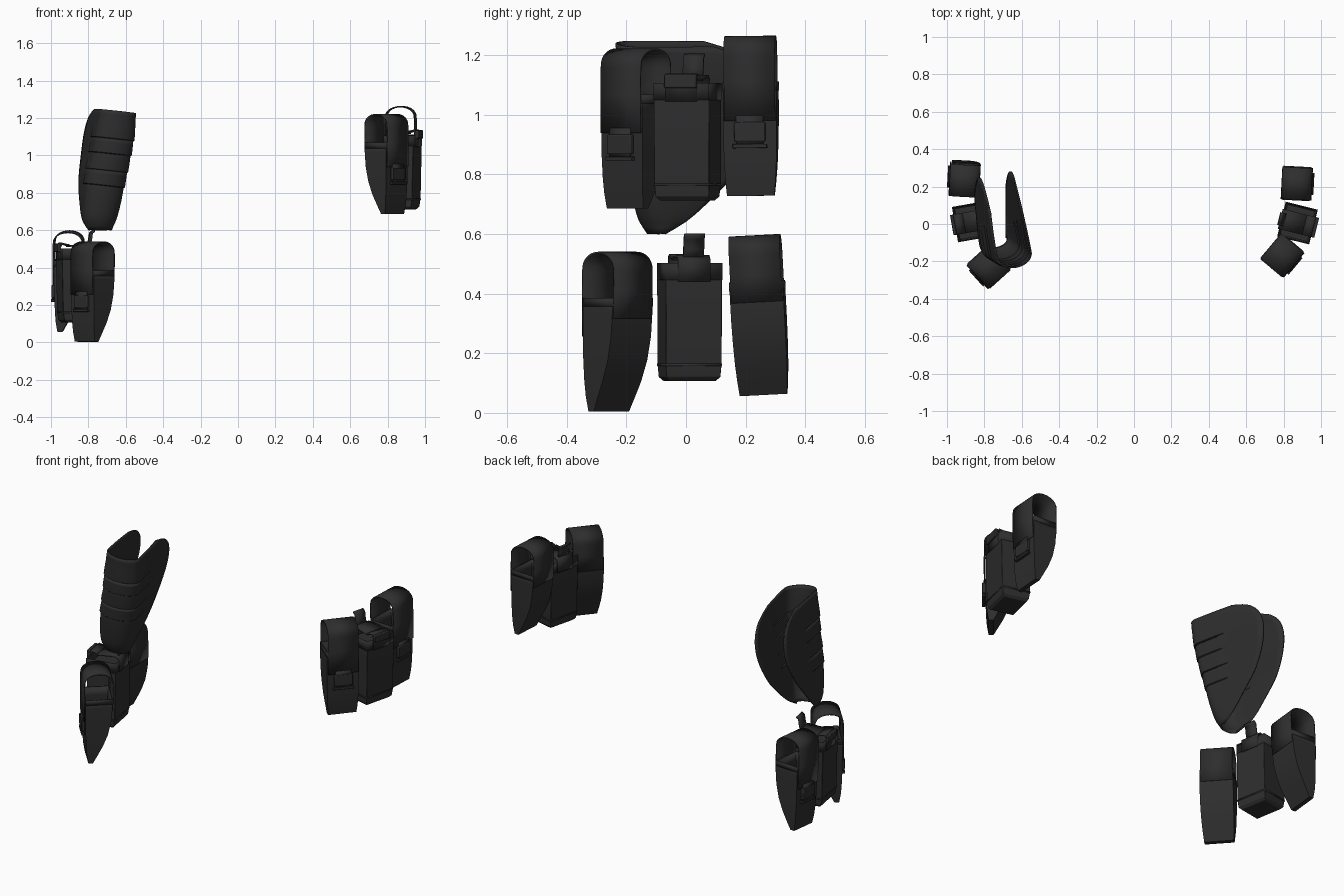
import bpy, bmesh, math
from mathutils import Matrix, Vector

if "Cube" in bpy.data.objects:
    bpy.data.objects.remove(bpy.data.objects["Cube"])


def material(name, v):
    m = bpy.data.materials.new(name)
    m.diffuse_color = (v, v, v, 1)
    m.use_nodes = True
    m.node_tree.nodes["Principled BSDF"].inputs["Base Color"].default_value = m.diffuse_color
    return m


FABRIC = material("black fabric", 0.027)
SHELL = material("black shell", 0.027)


def build(name, verts, faces, mat, M=Matrix(), thick=0, bevel=0):
    bm = bmesh.new()
    vs = [bm.verts.new(M @ Vector(v)) for v in verts]
    for f in faces:
        bm.faces.new([vs[i] for i in f])
    bmesh.ops.recalc_face_normals(bm, faces=bm.faces)
    me = bpy.data.meshes.new(name)
    bm.to_mesh(me)
    bm.free()
    me.materials.append(mat)
    ob = bpy.data.objects.new(name, me)
    bpy.context.collection.objects.link(ob)
    if thick:
        s = ob.modifiers.new("thickness", "SOLIDIFY")
        s.thickness, s.offset = thick, 0
    if bevel:
        b = ob.modifiers.new("bevel", "BEVEL")
        b.width, b.segments = bevel, 2
    bpy.context.view_layer.objects.active = ob
    ob.select_set(True)
    bpy.ops.object.shade_smooth_by_angle(angle=math.radians(35))
    ob.select_set(False)
    return ob


def strip(name, path, width, M, thick=0.006):
    """Webbing: a (depth, height) path swept across the width."""
    verts = [(d, s * width / 2, h) for d, h in path for s in (-1, 1)]
    faces = [(2 * i, 2 * i + 1, 2 * i + 3, 2 * i + 2) for i in range(len(path) - 1)]
    return build(name, verts, faces, FABRIC, M, thick)


def rings(name, levels, M, bevel=0, cap_top=True):
    """Stack of rectangles (height, d0, d1, half width)."""
    verts, faces = [], []
    for h, d0, d1, w in levels:
        verts += [(d0, -w, h), (d1, -w, h), (d1, w, h), (d0, w, h)]
    for k in range(len(levels) - 1):
        for j in range(4):
            a, b = 4 * k + j, 4 * k + (j + 1) % 4
            faces.append((a, b, b + 4, a + 4))
    faces.append((3, 2, 1, 0))
    n = 4 * len(levels)
    if cap_top:
        faces.append((n - 4, n - 3, n - 2, n - 1))
    return build(name, verts, faces, FABRIC, M, 0 if cap_top else 0.006, bevel)


def band(name, h0, h1, d0, d1, w, M):
    """Thin hem round a pouch."""
    v = [(x, y, h) for h in (h0, h1) for x, y in ((d0, -w), (d1, -w), (d1, w), (d0, w))]
    build(name, v, [(j, (j + 1) % 4, (j + 1) % 4 + 4, j + 4) for j in range(4)], FABRIC, M, 0.004)


def box(name, d, w, h, M, bevel=0.002):
    return rings(name, [(h[0], *d, w), (h[1], *d, w)], M, bevel)


def strap_pouch(side, M):
    # open pocket, its back curving forward to a narrow bottom
    rings(side + "_pocket", [
        (0.0, 0.032, 0.055, 0.078), (0.05, 0.006, 0.063, 0.082), (0.1, -0.020, 0.067, 0.085),
        (0.17, -0.048, 0.070, 0.087), (0.25, -0.066, 0.071, 0.088), (0.33, -0.073, 0.071, 0.088),
        (0.38, -0.074, 0.070, 0.087)], M, cap_top=False)
    # lip round the opening
    band(side + "_pocket_lip", 0.35, 0.38, -0.075, 0.072, 0.0895, M)
    # strap from the back panel over the top and down the front
    arch = [(-0.078 * math.cos(a), 0.468 + 0.063 * math.sin(a) ** 0.8)
            for a in (math.pi * i / 14 for i in range(1, 14))]
    strip(side + "_strap", [(-0.074, 0.31), (-0.078, 0.4), (-0.078, 0.468)] + arch
          + [(0.078, 0.468), (0.079, 0.38), (0.078, 0.25)], 0.172, M, 0.007)
    # clip below the strap
    strip(side + "_clip_webbing", [(0.077, 0.27), (0.083, 0.24), (0.083, 0.16)], 0.09, M, 0.008)
    box(side + "_clip_bar", (0.074, 0.092), 0.058, (0.158, 0.172), M)
    box(side + "_clip_buckle", (0.072, 0.091), 0.052, (0.18, 0.245), M, 0.004)


def box_pouch(side, M):
    # deep body with chamfered base
    rings(side + "_box_body", [(0, -0.062, 0.062, 0.078), (0.012, -0.074, 0.074, 0.09),
          (0.055, -0.080, 0.080, 0.093), (0.33, -0.086, 0.086, 0.093), (0.39, -0.084, 0.084, 0.092)],
          M, 0.008, cap_top=False)
    rings(side + "_box_filling", [(0.3, -0.076, 0.076, 0.084), (0.355, -0.076, 0.076, 0.084)], M)
    # hems around the rim and base
    band(side + "_box_rim", 0.335, 0.392, -0.087, 0.087, 0.0945, M)
    band(side + "_box_base_band", 0.047, 0.055, -0.081, 0.081, 0.0945, M)
    # closing straps, buckle and pull tab
    strip(side + "_box_front_strap", [(0.089, 0.33), (0.091, 0.40), (0.08, 0.42), (0.04, 0.41)], 0.11, M, 0.008)
    strip(side + "_box_back_strap", [(-0.09, 0.33), (-0.091, 0.40), (-0.07, 0.415), (0.04, 0.405)], 0.11, M, 0.008)
    box(side + "_box_front_buckle", (0.088, 0.106), 0.055, (0.375, 0.42), M, 0.004)
    strip(side + "_box_pull_tab", [(-0.07, 0.40), (-0.08, 0.44), (-0.085, 0.475), (-0.1, 0.487)], 0.07, M, 0.01)


# three pouches per side: maker, x, y, base height, turn, lean
SIDES = {
    "right": (1, [(strap_pouch, 0.87, 0.220, 0.73, -3, 0.5), (strap_pouch, 0.793, -0.168, 0.688, -40, 0),
                  (box_pouch, 0.874, 0.005, 0.715, -14, 0)]),
    "left": (-1, [(strap_pouch, 0.905, 0.258, 0.062, 3, 3), (strap_pouch, 0.777, -0.23, 0.006, -42, 0),
                  (box_pouch, 0.87, 0.012, 0.11, -10, 0)])}
for side, (sx, items) in SIDES.items():
    for n, (maker, x, y, z, turn, lean) in enumerate(items):
        M = (Matrix.Diagonal((sx, 1, 1, 1)) @ Matrix.Translation((x, y, z))
             @ Matrix.Rotation(math.radians(lean), 4, 'X') @ Matrix.Rotation(math.radians(turn), 4, 'Z'))
        maker(side + ("_rear", "_front", "_middle")[n], M)

# limb guard: height, front x, front y, half width, wrap depth
GUARD = [(0.602, -0.73, -0.125, 0.06, 0.045), (0.65, -0.728, -0.155, 0.083, 0.15),
         (0.74, -0.713, -0.175, 0.093, 0.265), (0.85, -0.695, -0.19, 0.096, 0.38),
         (1.0, -0.663, -0.21, 0.096, 0.475), (1.12, -0.643, -0.222, 0.097, 0.485),
         (1.2, -0.633, -0.228, 0.095, 0.42), (1.237, -0.629, -0.23, 0.092, 0.31)]
STEPS = [0.84, 0.92, 1.01, 1.09]


def guard_at(z):
    """Smooth (cubic) interpolation of the guard table."""
    k = max(i for i in range(len(GUARD) - 1) if z >= GUARD[i][0] - 1e-6)
    a, b = GUARD[k], GUARD[k + 1]
    p, n = GUARD[max(k - 1, 0)], GUARD[min(k + 2, len(GUARD) - 1)]
    h = b[0] - a[0]
    t = (z - a[0]) / h
    out = []
    for j in range(1, 5):
        ma = (b[j] - p[j]) / (b[0] - p[0]) * h
        mb = (n[j] - a[j]) / (n[0] - a[0]) * h
        out.append((2*t**3 - 3*t*t + 1) * a[j] + (t**3 - 2*t*t + t) * ma
                   + (3*t*t - 2*t**3) * b[j] + (t**3 - t*t) * mb)
    return out


levels = sorted([0.602 + 0.635 * i / 30 for i in range(31)] + [s + e for s in STEPS for e in (-0.002, 0.002)])
N, verts = 41, []
c, s = math.cos(0.19), math.sin(0.19)
for z in levels:
    fx, fy, hw, depth = guard_at(min(z, GUARD[-1][0]))
    below = [q for q in STEPS if q < z]
    lift = max(0, 0.006 * (1 - (z - below[-1]) / 0.09)) if below else 0
    for i in range(N):
        u = 2 * i / (N - 1) - 1
        a, sg = abs(u), (1 if u > 0 else -1)
        r = min(0.065, depth * 0.8)
        if a < 0.5:
            th = a * math.pi
            lx, ly = hw * math.sin(th), r * (1 - math.cos(th))
        else:
            t = (a - 0.5) / 0.5
            lx, ly = hw * (1 - 0.12 * t * t), r + (depth - r) * t
        if a < 0.68:
            lx += lift * min(1, a / 0.4)
            ly -= lift * max(0, 1 - a / 0.5)
        lx *= sg
        shear = -0.11 * lx * min(1, (z - 0.602) / 0.2)
        verts.append((fx + c * lx - s * ly, fy + s * lx + c * ly, z + shear))
faces = [(k * N + i, k * N + i + 1, (k + 1) * N + i + 1, (k + 1) * N + i)
         for k in range(len(levels) - 1) for i in range(N - 1)]
build("limb_guard", verts, faces, SHELL, thick=0.008)
